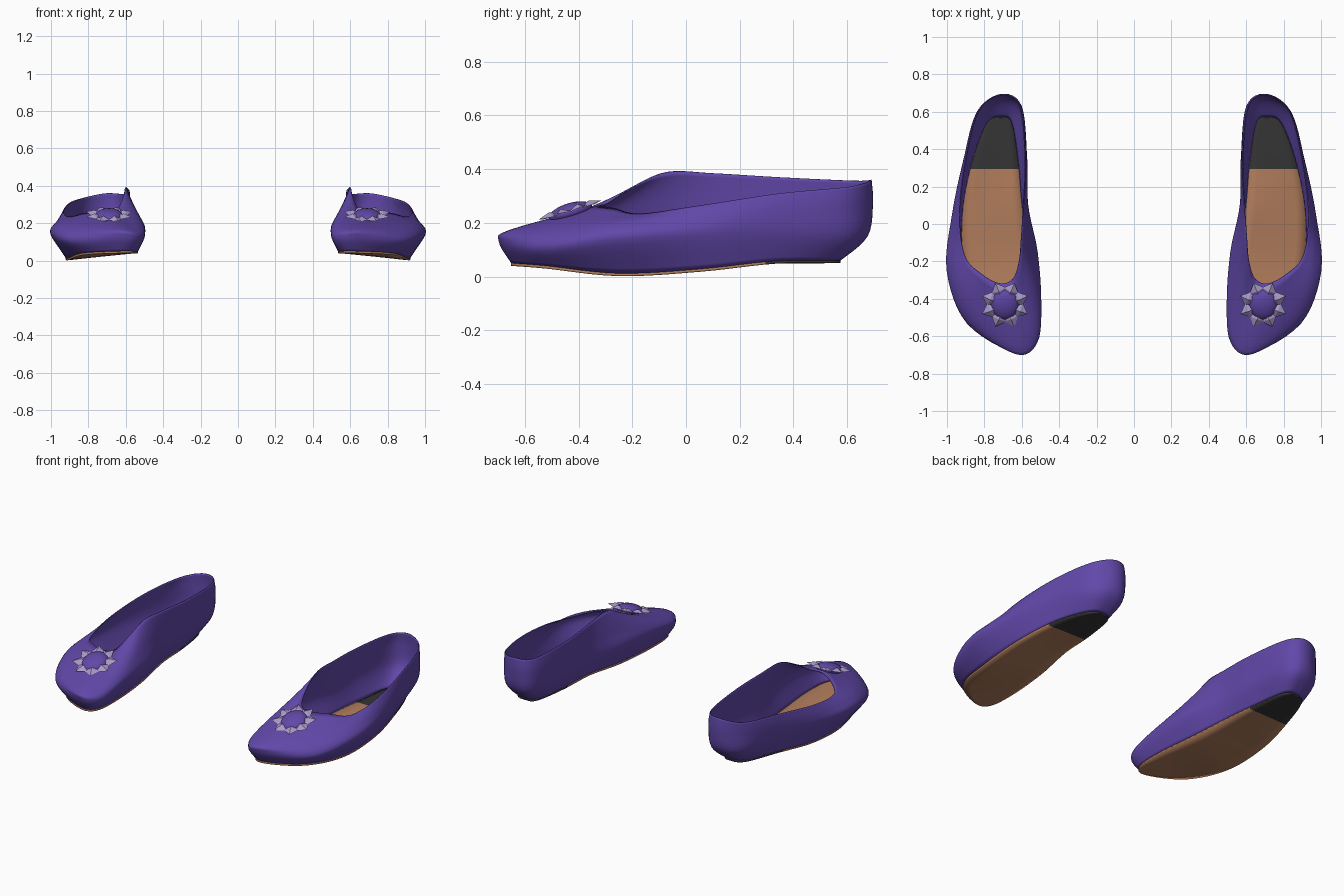
import bpy, bmesh, math
from mathutils import Vector, Matrix

cube = bpy.data.objects.get("Cube")
if cube:
    bpy.data.objects.remove(cube, do_unlink=True)


def material(name, rgb):
    mat = bpy.data.materials.new(name)
    mat.use_nodes = True
    color = (*rgb, 1)
    mat.diffuse_color = color
    bsdf = next(n for n in mat.node_tree.nodes if n.type == 'BSDF_PRINCIPLED')
    bsdf.inputs["Base Color"].default_value = color
    return mat


purple = material("purple fabric", (.12, .065, .4))
lilac = material("lilac petal", (.4, .33, .6))
tan = material("tan leather", (.45, .21, .11))
black = material("black heel pad", (.035, .035, .035))


def catmull(a, b, c, d, t):
    return .5 * (2 * b + (c - a) * t + (2 * a - 5 * b + 4 * c - d) * t * t
                 + (3 * b - a - 3 * c + d) * t ** 3)


def smooth_loop(points, steps):
    p = [Vector(q) for q in points]
    n = len(p)
    return [catmull(p[i - 1], p[i], p[(i + 1) % n], p[(i + 2) % n], s / steps)
            for i in range(n) for s in range(steps)]


def smooth_path(points, steps):
    p = [points[0]] + list(points) + [points[-1]]
    out = [catmull(*p[i:i + 4], s / steps)
           for i in range(len(points) - 1) for s in range(steps)]
    return out + [points[-1]]


def finish(name, bm, mats, thickness=0, smooth=True):
    """Make the object, thicken it and mirror it to the other foot."""
    mesh = bpy.data.meshes.new(name)
    bm.to_mesh(mesh)
    bm.free()
    obj = bpy.data.objects.new(name, mesh)
    bpy.context.collection.objects.link(obj)
    for mat in mats:
        mesh.materials.append(mat)
    if smooth:
        bpy.ops.object.select_all(action='DESELECT')
        obj.select_set(True)
        bpy.context.view_layer.objects.active = obj
        bpy.ops.object.shade_smooth_by_angle(angle=math.radians(50))
    if thickness:
        solid = obj.modifiers.new("Thickness", 'SOLIDIFY')
        solid.thickness = thickness
        solid.offset = -1
    obj.modifiers.new("Other foot", 'MIRROR').use_mirror_merge = False
    return obj


# Contours: heel centre, along the inner side to the toe, back along the outer side
sole_edge = [(.71, .575, .06), (.65, .54, .06), (.615, .33, .06), (.595, .1, .065),
             (.56, -.15, .05), (.535, -.42, .05), (.55, -.61, .05), (.64, -.645, .05),
             (.83, -.52, .04), (.91, -.25, .012), (.92, .05, .028), (.87, .33, .058),
             (.79, .54, .06)]
bulge = [(.71, .675, .15), (.61, .62, .15), (.575, .35, .17), (.566, .1, .17),
         (.515, -.15, .17), (.497, -.42, .15), (.515, -.63, .12), (.63, -.692, .13),
         (.895, -.53, .11), (1, -.25, .14), (.97, .05, .15), (.905, .35, .16),
         (.83, .6, .15)]
shoulder = [(.71, .695, .27), (.6, .63, .28), (.573, .35, .28), (.575, .1, .28),
            (.54, -.15, .26), (.515, -.4, .21), (.545, -.6, .175), (.65, -.65, .175),
            (.86, -.48, .18), (.965, -.25, .2), (.965, .05, .21), (.91, .35, .25),
            (.84, .6, .26)]
rim = [(.71, .69, .36), (.61, .63, .357), (.58, .35, .37), (.59, .1, .385),
       (.6, -.07, .39), (.615, -.2, .335), (.65, -.295, .275), (.72, -.318, .265),
       (.82, -.265, .255), (.905, -.17, .235), (.935, .05, .265), (.9, .35, .31),
       (.83, .61, .335)]
STEPS = 6
loops = [smooth_loop(c, STEPS) for c in (sole_edge, bulge, shoulder, rim)]
count = len(loops[0])

# Upper: one shell lofted from the sole edge to the opening
bm = bmesh.new()
columns = [[bm.verts.new(p) for p in smooth_path([l[i] for l in loops], 5)]
           for i in range(count)]
for i, left in enumerate(columns):
    right = columns[(i + 1) % count]
    for j in range(len(left) - 1):
        bm.faces.new((left[j], right[j], right[j + 1], left[j + 1]))
finish("shoe_upper", bm, [purple], .005)

# Sole: rows spanning the sole edge, black at the heel
bm = bmesh.new()
ACROSS = 6
edge = loops[0]
rows = [[bm.verts.new(edge[i].lerp(edge[-i % count], a / ACROSS))
         for a in range(ACROSS + 1)] for i in range(count // 2 + 1)]
for near, far in zip(rows, rows[1:]):
    for a in range(ACROSS):
        bm.faces.new((near[a], far[a], far[a + 1], near[a + 1]))
bmesh.ops.remove_doubles(bm, verts=bm.verts, dist=.0005)
HEEL_Y = .295
bmesh.ops.bisect_plane(bm, geom=bm.verts[:] + bm.edges[:] + bm.faces[:],
                       plane_co=(0, HEEL_Y, 0), plane_no=(0, 1, 0))
for f in bm.faces:
    f.material_index = int(f.calc_center_median().y > HEEL_Y)
finish("sole", bm, [tan, black], .01)

# Flower ornament lying on the sloping toe
place = Matrix.Translation((.69, -.43, .24)) @ Matrix.Rotation(math.radians(17), 4, 'X')

bm = bmesh.new()
PETALS = 8
for k in range(PETALS):
    turn = place @ Matrix.Rotation((k + .5) * math.tau / PETALS, 4, 'Z')
    base, left, right, ridge, tip = [bm.verts.new(turn @ Vector(p)) for p in (
        (.04, 0, .01), (.085, -.042, .002), (.085, .042, .002),
        (.085, 0, .022), (.132, 0, .008))]
    for f in ((base, left, ridge), (left, tip, ridge), (tip, right, ridge),
              (right, base, ridge), (base, right, tip, left)):
        bm.faces.new(f)
finish("flower_petals", bm, [lilac], smooth=False)

bm = bmesh.new()
bmesh.ops.create_uvsphere(bm, u_segments=20, v_segments=12, radius=1,
                          matrix=place @ Matrix.Diagonal((.074, .084, .034, 1)))
finish("flower_button", bm, [purple])
